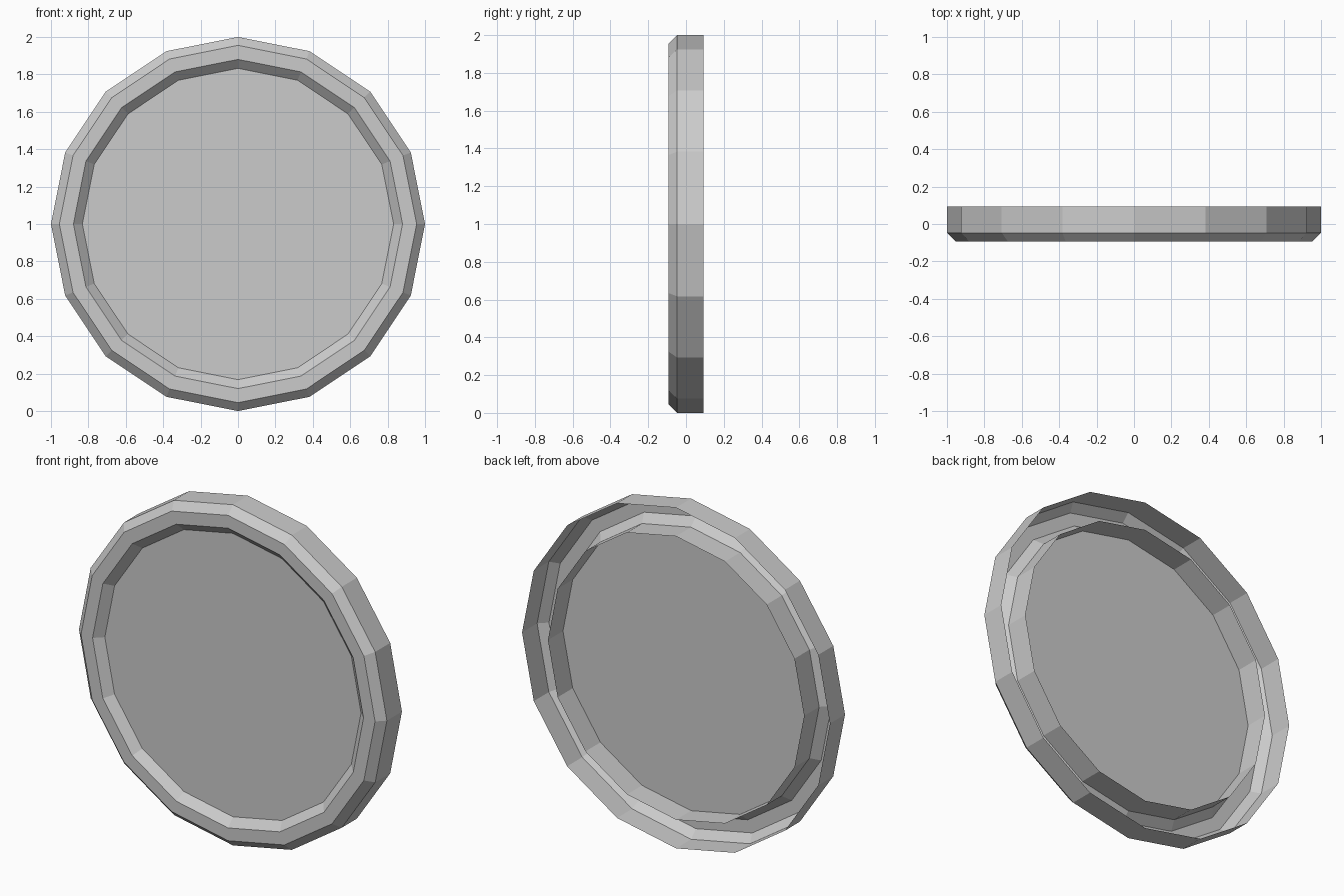
import bpy
import bmesh
from math import cos, sin, tau

if "Cube" in bpy.data.objects:
    bpy.data.objects.remove(bpy.data.objects["Cube"])

SIDES = 16


def make_object(name, bm):
    mesh = bpy.data.meshes.new(name)
    bm.to_mesh(mesh)
    bm.free()
    obj = bpy.data.objects.new(name, mesh)
    bpy.context.collection.objects.link(obj)
    return obj


def ring(bm, radius, y):
    """One loop of vertices around the y axis, centred at z = 1."""
    return [bm.verts.new((radius * cos(tau * i / SIDES), y, 1 + radius * sin(tau * i / SIDES)))
            for i in range(SIDES)]


def lathe(name, profile):
    """Sweep a (radius, y) profile around the y axis as an open shell."""
    bm = bmesh.new()
    loops = [ring(bm, r, y) for r, y in profile]
    for a, b in zip(loops, loops[1:]):
        for i in range(SIDES):
            j = (i + 1) % SIDES
            bm.faces.new((a[i], a[j], b[j], b[i]))
    return make_object(name, bm)


# Hollow rim: outer wall, front bevel, flat face, inner bevel, inner wall; open at the back
lathe("rim", [(1.0, 0.0925), (1.0, -0.047), (0.955, -0.0925),
              (0.88, -0.0925), (0.832, -0.047), (0.832, 0.0925)])

# Flat panel set inside the rim
bm = bmesh.new()
bm.faces.new(ring(bm, 0.832, -0.047))
make_object("panel", bm)
